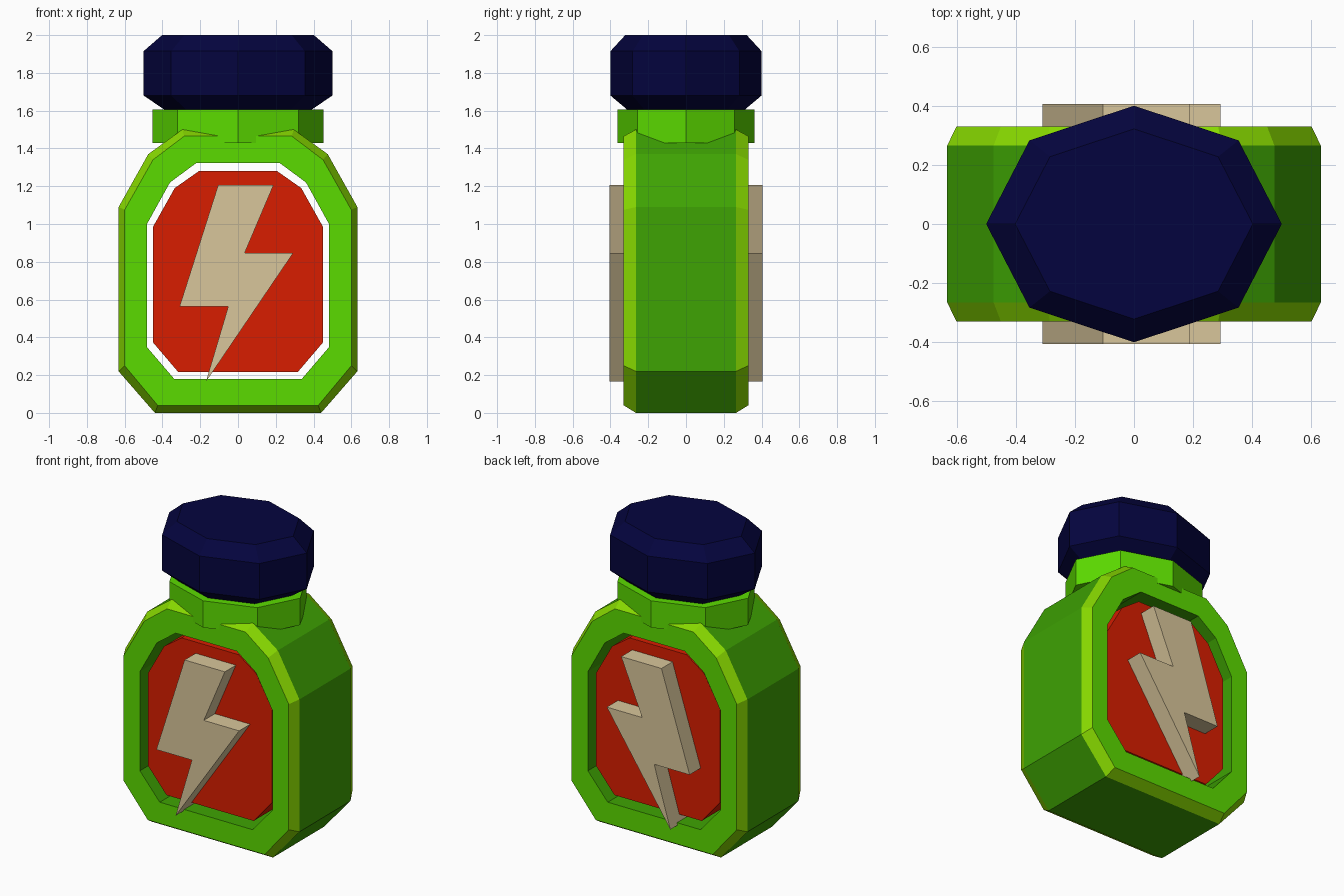
import bpy, bmesh, math

if "Cube" in bpy.data.objects:
    bpy.data.objects.remove(bpy.data.objects["Cube"])


def material(name, r, g, b):
    """Flat colour from 0-255 display values, stored as linear."""
    lin = [((c / 255 + 0.055) / 1.055) ** 2.4 if c > 10 else c / 255 / 12.92 for c in (r, g, b)]
    m = bpy.data.materials.new(name)
    m.diffuse_color = (*lin, 1)
    m.use_nodes = True
    m.node_tree.nodes["Principled BSDF"].inputs["Base Color"].default_value = m.diffuse_color
    return m


green = material("green", 91, 219, 0)
dark_green = material("dark green", 62, 163, 3)
lime = material("lime", 136, 218, 0)
red = material("red", 217, 29, 0)
cream = material("cream", 217, 198, 155)
navy = material("navy", 4, 4, 62)


def mirrored(half):
    """Right-hand half outline (bottom to top) -> full closed outline."""
    return half + [(-x, z) for x, z in reversed(half)]


def build(name, rings, mats, close=False, ring_mats=None):
    """Skin consecutive rings of points; cap the ends or join last to first."""
    bm = bmesh.new()
    loops = [[bm.verts.new(p) for p in ring] for ring in rings]
    n = len(loops[0])
    pairs = list(zip(loops, loops[1:]))
    if close:
        pairs.append((loops[-1], loops[0]))
    else:
        bm.faces.new(loops[0])
        bm.faces.new(loops[-1])
    for k, (a, b) in enumerate(pairs):
        for i in range(n):
            j = (i + 1) % n
            f = bm.faces.new((a[i], a[j], b[j], b[i]))
            f.material_index = ring_mats[k] if ring_mats else 0
    bmesh.ops.recalc_face_normals(bm, faces=bm.faces)
    me = bpy.data.meshes.new(name)
    bm.to_mesh(me)
    bm.free()
    for m in mats:
        me.materials.append(m)
    ob = bpy.data.objects.new(name, me)
    bpy.context.collection.objects.link(ob)
    return ob


def at_y(outline, y):
    return [(x, y, z) for x, z in outline]


def octagon(r, z):
    """Oval eight-sided ring with a corner on the x axis."""
    return [(r * math.cos(i * math.pi / 4), 0.8 * r * math.sin(i * math.pi / 4), z)
            for i in range(8)]


# Bottle body: bright faces, lime bevelled rims, darker outer sides and window walls
outer = mirrored([(0.44, 0.0), (0.632, 0.22), (0.632, 1.09), (0.475, 1.37), (0.295, 1.50)])
rim = mirrored([(0.425, 0.04), (0.60, 0.25), (0.60, 1.075), (0.45, 1.34), (0.285, 1.465)])
window = mirrored([(0.338, 0.18), (0.482, 0.348), (0.482, 1.0), (0.36, 1.22), (0.222, 1.322)])
build("bottle_body",
      [at_y(window, -0.33), at_y(rim, -0.33), at_y(outer, -0.265),
       at_y(outer, 0.265), at_y(rim, 0.33), at_y(window, 0.33)],
      [green, lime, dark_green], close=True, ring_mats=[0, 1, 2, 1, 0, 2])

# Red label block inside the window
label = mirrored([(0.317, 0.217), (0.45, 0.373), (0.45, 0.985), (0.335, 1.19), (0.207, 1.28)])
build("label_panel", [at_y(label, -0.29), at_y(label, 0.29)], [red])

# Lightning bolt running through to both sides
bolt = [(-0.105, 1.206), (0.188, 1.206), (0.035, 0.846), (0.292, 0.846),
        (-0.17, 0.165), (-0.052, 0.562), (-0.31, 0.562)]
build("lightning_bolt", [at_y(bolt, -0.405), at_y(bolt, 0.405)], [cream])

# Neck and chamfered cap
build("neck", [octagon(0.452, 1.43), octagon(0.452, 1.606)], [green])
build("cap", [octagon(0.39, 1.606), octagon(0.5, 1.68),
              octagon(0.5, 1.915), octagon(0.402, 2.0)], [navy])
